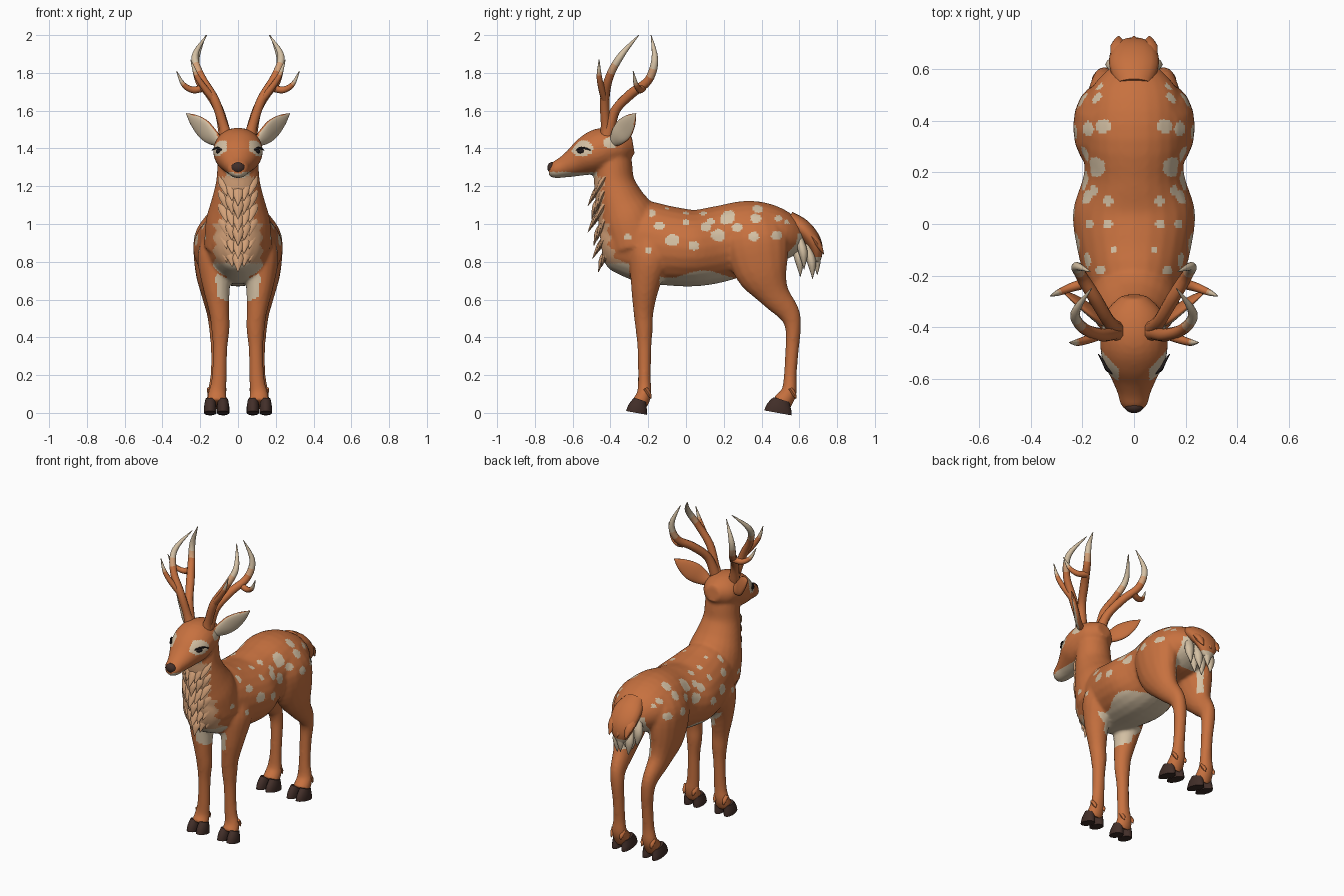
import bpy, bmesh, math
from mathutils import Vector

if "Cube" in bpy.data.objects:
    bpy.data.objects.remove(bpy.data.objects["Cube"])


def material(name, r, g, b):
    m = bpy.data.materials.new(name)
    m.use_nodes = True
    m.diffuse_color = (r, g, b, 1)
    m.node_tree.nodes["Principled BSDF"].inputs["Base Color"].default_value = (r, g, b, 1)
    return m


MATS = [material("orange_coat", .57, .165, .05), material("tan_fur", .66, .36, .19),
        material("cream_fur", .66, .53, .37), material("dark_hoof", .055, .028, .022),
        material("black_eye", .015, .011, .011)]
ORANGE, TAN, CREAM, HOOF, BLACK = range(5)


def catmull(a, b, c, d, t):
    return (b * 2 + (c - a) * t + (a * 2 - b * 5 + c * 4 - d) * t * t
            + (b * 3 - a - c * 3 + d) * t ** 3) / 2


def tube(bm, pts, sign=1, sides=16, steps=4, rule=lambda t: ORANGE, side=(1, 0, 0)):
    """Smooth loft through (x, y, z, side radius, depth radius) sections."""
    p = [(Vector(q[:3]), Vector((q[3], q[4], 0))) for q in pts]
    n = len(p)
    rows = []
    for i in range(n - 1):
        k = [p[max(0, min(n - 1, i + j))] for j in (-1, 0, 1, 2)]
        for s in range(steps + (i == n - 2)):
            t = s / steps
            rows.append((catmull(*[q[0] for q in k], t), catmull(*[q[1] for q in k], t)))
    rings = []
    for i, (c, r) in enumerate(rows):
        tan = (rows[min(i + 1, len(rows) - 1)][0] - rows[max(i - 1, 0)][0]).normalized()
        u = Vector(side)
        u = (u - tan * u.dot(tan)).normalized()
        v = tan.cross(u)
        ring = []
        for j in range(sides):
            a = math.tau * j / sides
            co = c + u * max(r.x, .001) * math.cos(a) + v * max(r.y, .001) * math.sin(a)
            ring.append(bm.verts.new((co.x * sign, co.y, co.z)))
        rings.append(ring)
    for i in range(len(rings) - 1):
        for j in range(sides):
            k = (j + 1) % sides
            f = bm.faces.new((rings[i][j], rings[i][k], rings[i + 1][k], rings[i + 1][j]))
            f.material_index = rule(i / (len(rings) - 1))
    for ring, t in ((rings[0], 0), (rings[-1], 1)):
        bm.faces.new(ring).material_index = rule(t)


def ball(bm, centre, radii, mat):
    new = bmesh.ops.create_uvsphere(bm, u_segments=16, v_segments=10, radius=1)["verts"]
    for v in new:
        v.co = Vector(c + r * x for c, r, x in zip(centre, radii, v.co))
        for f in v.link_faces:
            f.material_index = mat


def finish(bm, name, angle=60):
    bmesh.ops.recalc_face_normals(bm, faces=bm.faces[:])
    me = bpy.data.meshes.new(name)
    bm.to_mesh(me)
    bm.free()
    for m in MATS:
        me.materials.append(m)
    ob = bpy.data.objects.new(name, me)
    bpy.context.collection.objects.link(ob)
    smooth(ob, angle)
    return ob


def smooth(ob, angle):
    bpy.ops.object.select_all(action='DESELECT')
    ob.select_set(True)
    bpy.context.view_layer.objects.active = ob
    bpy.ops.object.shade_smooth_by_angle(angle=math.radians(angle))


# Body: torso, neck, head and legs fused into one skin
bm = bmesh.new()
TORSO = [(-.45, .99, .80, .07), (-.40, 1.05, .75, .13), (-.25, 1.12, .69, .18), (-.1, 1.095, .675, .22),
         (.05, 1.075, .67, .237), (.2, 1.10, .7, .193), (.35, 1.125, .76, .2),
         (.5, 1.08, .79, .18), (.6, 1.0, .84, .1), (.63, .96, .88, .04)]
tube(bm, [(0, y, (a + b) / 2, w, (a - b) / 2) for y, a, b, w in TORSO], sides=24)
tube(bm, [(0, -.27, .88, .18, .16), (0, -.31, 1.02, .17, .16), (0, -.35, 1.12, .142, .13),
          (0, -.38, 1.22, .117, .108), (0, -.385, 1.32, .108, .1), (0, -.385, 1.42, .1, .085)], sides=24)
tube(bm, [(0, -.28, 1.42, .05, .05), (0, -.34, 1.41, .108, .09), (0, -.44, 1.395, .13, .115),
          (0, -.52, 1.36, .125, .105), (0, -.59, 1.325, .092, .077), (0, -.65, 1.3, .066, .056),
          (0, -.7, 1.285, .052, .043), (0, -.725, 1.285, .03, .026)], sides=24)
FRONT_LEG = [(.1, -.17, .95, .08, .1), (.115, -.19, .82, .1, .11), (.115, -.215, .68, .075, .078),
             (.1, -.225, .54, .054, .054), (.093, -.222, .45, .049, .046), (.095, -.22, .34, .039, .037),
             (.1, -.22, .18, .04, .034), (.11, -.222, .1, .049, .039), (.112, -.245, .05, .054, .045)]
HIND_LEG = [(.1, .36, 1.03, .07, .12), (.125, .37, .92, .108, .17), (.138, .4, .76, .09, .145),
            (.13, .465, .63, .064, .085), (.12, .545, .53, .046, .058), (.112, .567, .45, .042, .042),
            (.107, .562, .34, .037, .036), (.108, .552, .2, .038, .034), (.112, .545, .11, .05, .042),
            (.113, .505, .05, .054, .055)]
for s in (1, -1):
    tube(bm, FRONT_LEG, s)
    tube(bm, HIND_LEG, s)
body = finish(bm, "body")
mod = body.modifiers.new("fuse", 'REMESH')
mod.mode, mod.voxel_size = 'VOXEL', .0105
mod = body.modifiers.new("relax", 'SMOOTH')
mod.factor, mod.iterations = .5, 5
for name in ("fuse", "relax"):
    bpy.ops.object.modifier_apply(modifier=name)

# Coat markings chosen by position and direction
SIDE_SPOTS = [(-.31, .93, 2), (-.2, .86, 2), (-.14, .99, 3), (-.07, .915, 4), (0, 1.01, 2), (.04, .885, 3),
              (.105, .985, 3), (.17, .94, 4), (.22, 1.04, 3), (.27, .98, 3), (.36, .935, 3),
              (.37, 1.03, 3), (.48, .94, 3), (.49, 1.03, 2)]
TOP_SPOTS = [(.12, .38, 3), (.15, .22, 4), (.1, .09, 2), (.16, .13, 2), (.1, 0, 2), (.13, -.18, 2),
             (.08, -.1, 1.5), (.14, .54, 2)]


def inside(a, b, centre_a, centre_b, ra, rb):
    return ((a - centre_a) / ra) ** 2 + ((b - centre_b) / rb) ** 2 < 1


def coat(c, n):
    x, y, z = abs(c.x), c.y, c.z
    inward = n.x * c.x < 0
    jag = abs((z * 14) % 1 - .5) * .04
    if y < -.47 and z > 1.2:
        if x > .06 and inside(y, z, -.55, 1.4, .06, .042):
            return CREAM
        if n.z < -.15 and z < 1.275:
            return CREAM
    if x > .06 and inside(y, z, -.4, 1.43, .04, .028):
        return CREAM
    if y < -.3 and n.y < -.1 and .66 < z < 1.25 and x < .085 + jag + .03 * (z < 1):
        return TAN if z > .79 else CREAM
    if -.33 < y < .25 and z < .735 + .02 * math.sin(y * 17) and z > .64 and (n.z < -.1 or y > -.13):
        if y > -.14 or x < .06:
            return CREAM
    if y < -.1 and inward and .57 + x * .4 < z < .74:
        return CREAM
    if y > .5 and n.y > .2 and x < .11 and .66 < z < .95:
        return CREAM
    if .64 < z < 1.2 and y > -.35:
        r = .0095
        if x > .1 and any(inside(y, z, a, b, k * r, k * r * .85) for a, b, k in SIDE_SPOTS):
            return CREAM
        if z > 1 and any(inside(x, y, a, b, k * r, k * r) for a, b, k in TOP_SPOTS):
            return CREAM
    return ORANGE


for f in body.data.polygons:
    f.material_index = coat(f.center, f.normal)
smooth(body, 80)

# Cloven hooves and dewclaws
bm = bmesh.new()
for s in (1, -1):
    for y, length in ((-.262, .056), (.487, .074)):
        for toe in (-.034, .034):
            x = .113 + toe
            tube(bm, [(x, y, 0, .033, length), (x, y + .006, .03, .033, length * .9),
                      (x * .98 + .002, y + .018, .07, .027, length * .6)], s, rule=lambda t: HOOF)
            tube(bm, [(x, y + length - .01, .13, .018, .012), (x, y + length + .01, .1, .014, .012),
                      (x, y + length + .022, .075, .002, .002)], s, 8)
finish(bm, "hooves", 45)

# Antlers: two beams and two tines on each side
bm = bmesh.new()
tip = lambda t: CREAM if t > .68 else TAN if t > .6 else ORANGE
ANTLERS = [
    [(.065, -.42, 1.47, .036, .036), (.08, -.425, 1.53, .026, .026), (.125, -.43, 1.66, .025, .025),
     (.195, -.405, 1.78, .022, .022), (.228, -.345, 1.89, .018, .018), (.165, -.25, 2.0, .002, .002)],
    [(.07, -.41, 1.48, .034, .034), (.1, -.375, 1.6, .026, .026), (.15, -.29, 1.69, .026, .026),
     (.205, -.2, 1.76, .023, .023), (.222, -.165, 1.87, .018, .018), (.17, -.185, 2.0, .002, .002)],
    [(.13, -.43, 1.66, .02, .02), (.185, -.45, 1.73, .017, .017), (.222, -.46, 1.79, .013, .013),
     (.25, -.46, 1.87, .002, .002)],
    [(.185, -.23, 1.72, .02, .02), (.24, -.245, 1.71, .018, .018), (.29, -.265, 1.74, .013, .013),
     (.325, -.28, 1.81, .002, .002)]]
for s in (1, -1):
    for pts in ANTLERS:
        tube(bm, pts, s, 10, 5, tip, side=(0, 1, .1))
finish(bm, "antlers")

# Ears: flat leaves with pale fronts
bm = bmesh.new()
facing = Vector((.5, -.8, -.35)).normalized()
axis = Vector((.17, .11, .155)).normalized()
for s in (1, -1):
    tube(bm, [(.09, -.385, 1.43, .025, .02), (.14, -.36, 1.465, .05, .02), (.185, -.325, 1.505, .058, .017),
              (.235, -.29, 1.55, .036, .012), (.274, -.265, 1.585, .002, .002)], s, 20, 5,
         side=axis.cross(facing))
bmesh.ops.recalc_face_normals(bm, faces=bm.faces[:])
for f in bm.faces:
    n = Vector((f.normal.x * (1 if f.calc_center_median().x > 0 else -1), f.normal.y, f.normal.z))
    if n.dot(facing) > .72:
        f.material_index = CREAM
        bmesh.ops.translate(bm, verts=[], vec=(0, 0, 0))
finish(bm, "ears")

# Eyes with lashes, and nose
bm = bmesh.new()
for s in (1, -1):
    ball(bm, (s * .097, -.548, 1.385), (.02, .028, .015), BLACK)
    tube(bm, [(.075, -.585, 1.385, .004, .004), (.105, -.562, 1.402, .006, .006),
              (.122, -.53, 1.4, .005, .005), (.138, -.505, 1.39, .002, .002)], s, 8,
         rule=lambda t: BLACK, side=(0, 0, 1))
finish(bm, "eyes")
bm = bmesh.new()
ball(bm, (0, -.71, 1.298), (.036, .024, .03), HOOF)
finish(bm, "nose")

# Chest ruff: overlapping pointed tufts
bm = bmesh.new()
for row in range(6):
    z = 1.17 - row * .07
    y = -.468 + max(0, row - 2) * .012
    for x in (-.075, -.038, 0, .038, .075):
        back = abs(x) * .45
        drop = abs(x) * .7
        tube(bm, [(x, y + back + .03, z + drop + .06, .018, .008), (x, y + back - .01, z + drop, .03, .016),
                  (x * .8, y + back - .052 + .02 * (row % 2), z + drop - .075, .001, .001)],
             sides=8, rule=lambda t: TAN)
finish(bm, "chest_ruff")

# Tail: orange top with a fringe of pale tufts
bm = bmesh.new()
tube(bm, [(0, .54, 1.02, .07, .05), (0, .61, .98, .095, .05), (0, .665, .92, .092, .045),
          (0, .69, .86, .07, .035), (0, .69, .8, .03, .02)], rule=lambda t: CREAM if t > .85 else ORANGE)
for x, y, z in ((-.08, .62, .76), (-.045, .665, .71), (0, .69, .73), (.045, .665, .71), (.08, .62, .76),
                (-.03, .6, .72), (.03, .6, .72)):
    tube(bm, [(x * .7, y - .03, z + .18, .025, .02), (x, y, z + .09, .032, .024), (x * .9, y + .005, z, .001, .001)],
         sides=8, rule=lambda t: CREAM)
for x in (-.06, 0, .06):
    tube(bm, [(x, .65, .95, .03, .02), (x, .695, .9, .03, .02), (x, .73, .84, .001, .001)], sides=8)
finish(bm, "tail")
